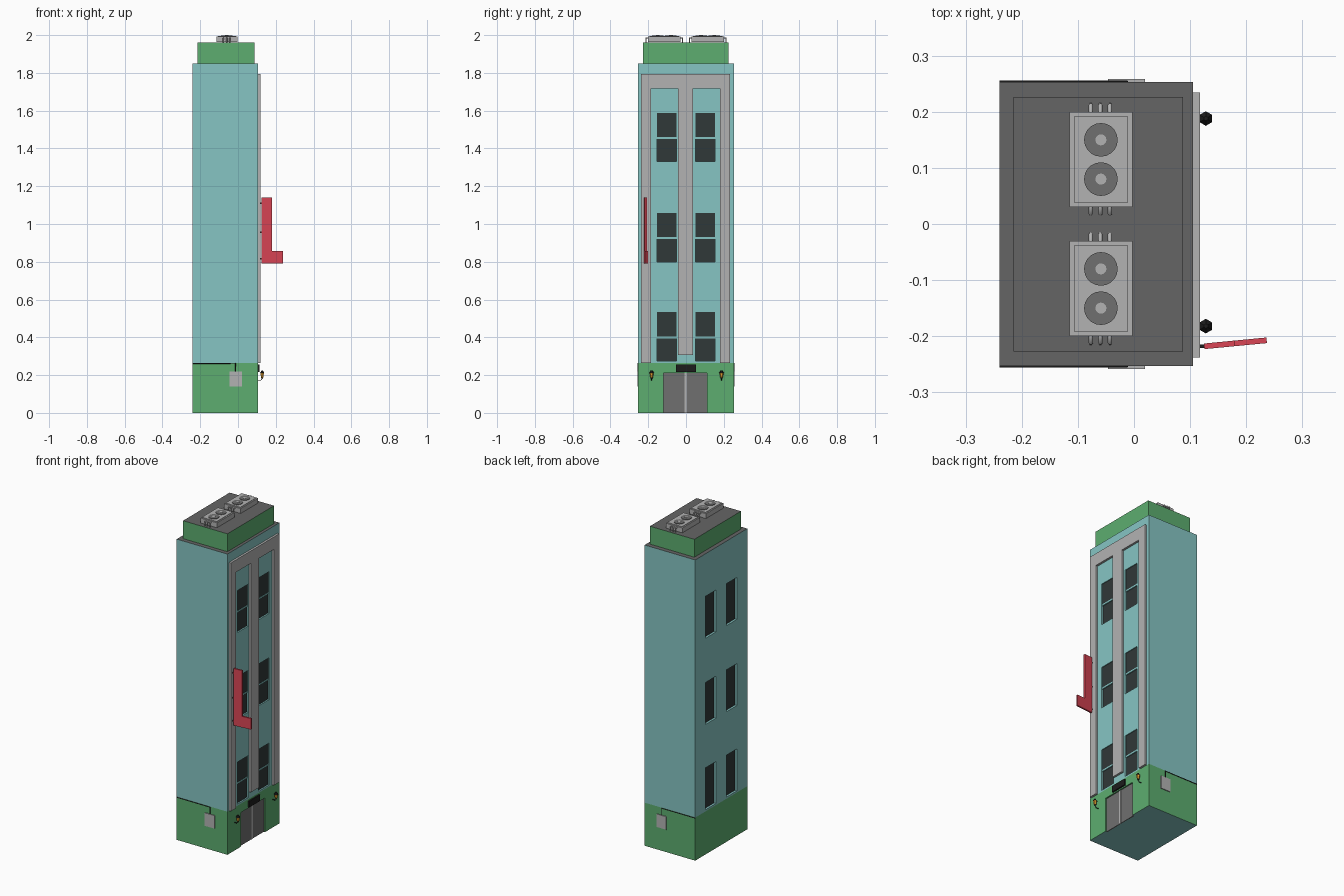
import bpy, bmesh, math
from mathutils import Vector

if "Cube" in bpy.data.objects:
    bpy.data.objects.remove(bpy.data.objects["Cube"])


def material(name, r, g, b):
    m = bpy.data.materials.new(name)
    m.diffuse_color = (r, g, b, 1)
    m.use_nodes = True
    m.node_tree.nodes["Principled BSDF"].inputs["Base Color"].default_value = m.diffuse_color
    return m


TEAL = material("teal_paint", 0.24, 0.56, 0.55)
GREEN = material("green_paint", 0.11, 0.42, 0.16)
ROOF = material("roof_felt", 0.13, 0.13, 0.13)
GLASS = material("dark_glass", 0.03, 0.04, 0.04)
BLACK = material("black_metal", 0.012, 0.012, 0.012)
RED = material("red_sign", 0.70, 0.06, 0.09)
AMBER = material("amber_glass", 0.85, 0.38, 0.03)
DOOR = material("door_grey", 0.16, 0.16, 0.16)
LIGHT = material("light_grey", 0.45, 0.45, 0.45)


def finish(bm, name, *mats):
    bmesh.ops.recalc_face_normals(bm, faces=bm.faces)
    me = bpy.data.meshes.new(name)
    bm.to_mesh(me)
    bm.free()
    ob = bpy.data.objects.new(name, me)
    bpy.context.collection.objects.link(ob)
    for m in mats:
        me.materials.append(m)
    return ob


def add_box(bm, lo, hi):
    vs = bmesh.ops.create_cube(bm, size=1)["verts"]
    for v in vs:
        v.co = Vector([lo[i] + (v.co[i] + 0.5) * (hi[i] - lo[i]) for i in range(3)])


def box(name, lo, hi, *mats):
    bm = bmesh.new()
    add_box(bm, lo, hi)
    return finish(bm, name, *mats)


def cone(name, c, r1, r2, h, mat, sides=6):
    bm = bmesh.new()
    bmesh.ops.create_cone(bm, cap_ends=True, segments=sides, radius1=r1, radius2=r2, depth=h)
    bmesh.ops.translate(bm, verts=bm.verts, vec=c)
    return finish(bm, name, mat)


def prism(name, pts, offset, mat):
    """Extrude a closed outline of 3D points by an offset."""
    bm = bmesh.new()
    f = bm.faces.new([bm.verts.new(p) for p in pts])
    ret = bmesh.ops.extrude_face_region(bm, geom=[f])
    bmesh.ops.translate(bm, vec=offset,
                        verts=[g for g in ret["geom"] if isinstance(g, bmesh.types.BMVert)])
    return finish(bm, name, mat)


def pipe(name, pts, r, mat):
    cu = bpy.data.curves.new(name, "CURVE")
    cu.dimensions = "3D"
    cu.bevel_depth, cu.bevel_resolution, cu.use_fill_caps = r, 1, True
    s = cu.splines.new("POLY")
    s.points.add(len(pts) - 1)
    for p, co in zip(s.points, pts):
        p.co = (*co, 1)
    ob = bpy.data.objects.new(name, cu)
    bpy.context.collection.objects.link(ob)
    cu.materials.append(mat)
    return ob


X0, X1, Y = -0.24, 0.105, 0.253
FLOORS = (0.275, 0.80, 1.33)

# main tower: green base band, teal walls, dark roof ledge
bm = bmesh.new()
add_box(bm, (X0, -Y, 0), (X1, Y, 1.85))
bmesh.ops.bisect_plane(bm, geom=bm.verts[:] + bm.edges[:] + bm.faces[:],
                       plane_co=(0, 0, 0.265), plane_no=(0, 0, 1))
for f in bm.faces:
    z = f.calc_center_median().z
    f.material_index = 2 if z > 1.8 else (1 if 0.01 < z < 0.265 else 0)
tower = finish(bm, "tower", TEAL, GREEN, ROOF)

# recesses for windows
bm = bmesh.new()
for y in (-0.153, 0.05):
    for z in FLOORS:
        add_box(bm, (X1 - 0.015, y, z), (X1 + 0.05, y + 0.103, z + 0.258))
        add_box(bm, (X0 - 0.05, y, z), (X0 + 0.015, y + 0.103, z + 0.258))
window_cutter = finish(bm, "window_cutter", TEAL)
door_cutter = box("door_cutter", (X1 - 0.012, -0.12, -0.05), (X1 + 0.05, 0.112, 0.21), GREEN)
for cutter, slot in ((window_cutter, 0), (door_cutter, 1)):
    if slot:
        cutter.data.materials.clear()
        for m in (TEAL, GREEN):
            cutter.data.materials.append(m)
        for p in cutter.data.polygons:
            p.material_index = 1
    md = tower.modifiers.new(cutter.name, "BOOLEAN")
    md.operation, md.object, md.solver = "DIFFERENCE", cutter, "EXACT"
    cutter.hide_render = True
    cutter.hide_set(True)

# window panes and sash bars
for y in (-0.153, 0.05):
    for z in FLOORS:
        box("front_pane_lower", (X1 - 0.016, y, z), (X1 - 0.009, y + 0.103, z + 0.12), GLASS)
        box("front_pane_upper", (X1 - 0.016, y, z + 0.13), (X1 - 0.005, y + 0.103, z + 0.258), GLASS)
        box("sash_bar", (X1 - 0.016, y, z + 0.12), (X1 - 0.003, y + 0.103, z + 0.13), TEAL)
        box("rear_pane", (X0 + 0.013, y, z), (X0 + 0.018, y + 0.103, z + 0.258), GLASS)

# roof block
bm = bmesh.new()
add_box(bm, (-0.215, -0.227, 1.85), (0.087, 0.226, 1.96))
for f in bm.faces:
    f.material_index = int(f.calc_center_median().z > 1.95)
finish(bm, "roof_block", GREEN, ROOF)

# comb-shaped facade frame
frame = [(-0.238, 0.265), (-0.186, 0.265), (-0.186, 1.717), (-0.042, 1.717), (-0.042, 0.307),
         (0.037, 0.307), (0.037, 1.717), (0.181, 1.717), (0.181, 0.265), (0.234, 0.265),
         (0.234, 1.793), (-0.238, 1.793)]
prism("facade_frame", [(X1 - 0.001, y, z) for y, z in frame], (0.014, 0, 0), LIGHT)

# entrance
for a, b in ((-0.12, -0.009), (0.004, 0.112)):
    box("door_leaf", (X1 - 0.014, a, 0), (X1 - 0.008, b, 0.21), DOOR)
box("door_post", (X1 - 0.014, -0.009, 0), (X1 - 0.006, 0.004, 0.21), LIGHT)
box("door_nameplate", (X1 - 0.002, -0.053, 0.217), (X1 + 0.009, 0.053, 0.255), BLACK)

# wall lanterns
for y in (-0.182, 0.188):
    pipe("lantern_bracket", [(X1 - 0.002, y, 0.172), (0.12, y, 0.172), (0.128, y, 0.182)], 0.002, BLACK)
    cone("lantern_foot", (0.128, y, 0.184), 0.003, 0.007, 0.008, BLACK)
    cone("lantern_glass", (0.128, y, 0.200), 0.007, 0.011, 0.024, AMBER)
    cone("lantern_cap", (0.128, y, 0.218), 0.013, 0.004, 0.013, BLACK)

# red L-shaped hanging panel, slightly turned, with pegs
outline = [(0, 0.79), (0.112, 0.79), (0.112, 0.858), (0.055, 0.858), (0.055, 1.14), (0, 1.14)]
panel = prism("hanging_panel", [(x, -0.005, z) for x, z in outline], (0, 0.010, 0), RED)
panel.location = (0.125, -0.218, 0)
panel.rotation_euler.z = math.radians(5.5)
for z in (0.815, 0.957, 1.11):
    box("panel_peg", (0.116, -0.221, z - 0.004), (0.127, -0.215, z + 0.004), BLACK)

# utility boxes and conduits on both flanks
for s in (-1, 1):
    a, b = sorted((s * (Y - 0.002), s * (Y + 0.005)))
    box("utility_box", (-0.046, a, 0.14), (0.02, b, 0.22), LIGHT)
    y = s * (Y + 0.001)
    pipe("conduit", [(-0.013, y, 0.22), (-0.013, y, 0.262), (X0, y, 0.262)], 0.0025, BLACK)

# rooftop air conditioners
for s in (-1, 1):
    cy = s * 0.115
    box("cooler_body", (-0.115, cy - 0.085, 1.963), (-0.003, cy + 0.085, 1.993), LIGHT)
    box("cooler_lid", (-0.107, cy - 0.077, 1.992), (-0.011, cy + 0.077, 1.996), LIGHT)
    for d in (-0.035, 0.035):
        cone("cooler_fan", (-0.059, cy + d, 1.9965), 0.03, 0.03, 0.005, DOOR, 20)
        cone("fan_hub", (-0.059, cy + d, 1.998), 0.01, 0.01, 0.004, LIGHT, 12)
    for e in (-1, 1):
        for x in (-0.077, -0.06, -0.043):
            y = cy + e * 0.083
            pipe("cooler_pipe", [(x, y, 1.985), (x, y + e * 0.014, 1.985), (x, y + e * 0.014, 1.96)],
                 0.0038, LIGHT)
